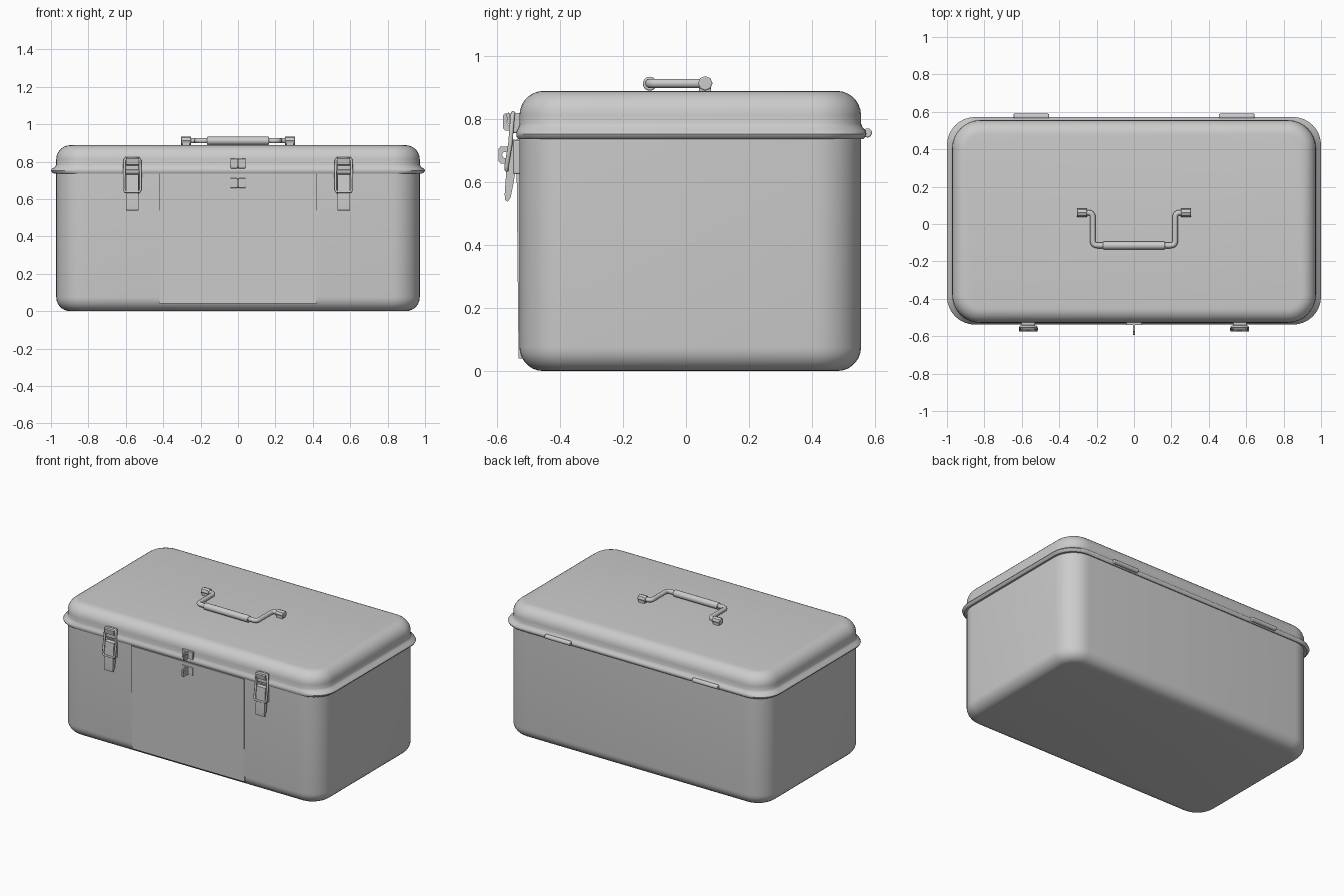
import bpy, bmesh, math
from mathutils import Vector

if "Cube" in bpy.data.objects:
    bpy.data.objects.remove(bpy.data.objects["Cube"])


def smooth(o, angle=35):
    bpy.ops.object.select_all(action='DESELECT')
    o.select_set(True)
    bpy.context.view_layer.objects.active = o
    bpy.ops.object.shade_smooth_by_angle(angle=math.radians(angle))


def loft(name, rings, seg=8):
    # stacked rounded rectangles: (half width, front y, back y, corner radius, z)
    bm = bmesh.new()
    loops = []
    for hx, y0, y1, r, z in rings:
        loop = []
        for k, (cx, cy) in enumerate([(hx - r, y1 - r), (r - hx, y1 - r), (r - hx, y0 + r), (hx - r, y0 + r)]):
            for i in range(seg + 1):
                a = math.pi / 2 * (k + i / seg)
                loop.append(bm.verts.new((cx + r * math.cos(a), cy + r * math.sin(a), z)))
        loops.append(loop)
    n = len(loops[0])
    for a, b in zip(loops, loops[1:]):
        for i in range(n):
            j = (i + 1) % n
            bm.faces.new((a[i], a[j], b[j], b[i]))
    bm.faces.new(loops[0][::-1])
    bm.faces.new(loops[-1])
    me = bpy.data.meshes.new(name)
    bm.to_mesh(me)
    bm.free()
    o = bpy.data.objects.new(name, me)
    bpy.context.collection.objects.link(o)
    smooth(o)
    return o


def curve_object(name, loops, dims, **settings):
    cu = bpy.data.curves.new(name, 'CURVE')
    cu.dimensions = dims
    for pts, cyclic in loops:
        s = cu.splines.new('POLY')
        s.points.add(len(pts) - 1)
        for p, c in zip(s.points, pts):
            p.co = (*c, 1) if len(c) == 3 else (*c, 0, 1)
        s.use_cyclic_u = cyclic
    for key, val in settings.items():
        setattr(cu, key, val)
    o = bpy.data.objects.new(name, cu)
    bpy.context.collection.objects.link(o)
    return o


def finish(o, angle=35):
    bpy.ops.object.select_all(action='DESELECT')
    o.select_set(True)
    bpy.context.view_layer.objects.active = o
    bpy.ops.object.convert(target='MESH')
    smooth(bpy.context.object, angle)


def tube(name, pts, r, cyclic=False):
    finish(curve_object(name, [(pts, cyclic)], '3D', bevel_depth=r, bevel_resolution=3, use_fill_caps=True), 50)


def side_profile(name, loops, x, width):
    # y-z outline (with optional holes) extruded along x
    o = curve_object(name, [(l, True) for l in loops], '2D', fill_mode='BOTH', extrude=width / 2)
    o.rotation_euler = (math.pi / 2, 0, math.pi / 2)
    o.location.x = x
    finish(o)


def box(name, x, y, z, bevel=0.004):
    bpy.ops.mesh.primitive_cube_add(size=1, location=[(a + b) / 2 for a, b in (x, y, z)])
    o = bpy.context.object
    o.name = name
    o.scale = [b - a for a, b in (x, y, z)]
    bpy.ops.object.transform_apply(location=False, rotation=False, scale=True)
    m = o.modifiers.new('Bevel', 'BEVEL')
    m.width, m.segments = bevel, 2
    smooth(o)


def rod(name, x0, x1, y, z, r, sides=20):
    bpy.ops.mesh.primitive_cylinder_add(vertices=sides, radius=r, depth=x1 - x0,
                                        location=((x0 + x1) / 2, y, z), rotation=(0, math.pi / 2, 0))
    o = bpy.context.object
    o.name = name
    m = o.modifiers.new('Bevel', 'BEVEL')
    m.width, m.segments, m.limit_method = 0.004, 2, 'ANGLE'
    m.angle_limit = math.radians(50)
    smooth(o)


def round_path(pts, r, n=6):
    # replaces the inner corners of a path with curved bends
    pts = [Vector(p) for p in pts]
    out = [pts[0]]
    for a, b, c in zip(pts, pts[1:], pts[2:]):
        p, q = b + (a - b).normalized() * r, b + (c - b).normalized() * r
        out += [p.lerp(b, i / n).lerp(b.lerp(q, i / n), i / n) for i in range(n + 1)]
    return out + [pts[-1]]


def rounded_edge(hx, y0, y1, corner, z, radius, up):
    # quarter-round from the side wall to the flat face
    rings = []
    for i in range(8):
        a = math.pi / 2 * i / 7
        d = radius * (1 - math.cos(a))
        rings.append((hx - d, y0 + d, y1 - d, corner - d, z + up * radius * math.sin(a)))
    return rings


# body with rounded floor edge
loft('box_body', rounded_edge(0.972, -0.528, 0.555, 0.15, 0.075, 0.075, -1)[::-1]
     + [(0.972, -0.528, 0.555, 0.15, 0.743)])

# lid with flared rolled rim
loft('lid', [(0.965, -0.525, 0.552, 0.14, 0.738), (0.985, -0.533, 0.563, 0.145, 0.736),
             (0.996, -0.537, 0.57, 0.15, 0.743), (1.0, -0.538, 0.572, 0.15, 0.752),
             (0.994, -0.537, 0.57, 0.15, 0.762), (0.978, -0.531, 0.56, 0.15, 0.772)]
     + [(0.972, -0.528, 0.555, 0.15, 0.785)]
     + rounded_edge(0.972, -0.528, 0.555, 0.15, 0.811, 0.077, 1))

# slightly raised front panel
side_profile('front_panel', [[(-0.52, 0.04), (-0.531, 0.04), (-0.538, 0.735), (-0.52, 0.735)]], 0, 0.84)

# carrying handle
path = [(-0.27, 0.06, 0.912), (-0.22, 0.06, 0.912), (-0.22, -0.115, 0.912),
        (0.22, -0.115, 0.912), (0.22, 0.06, 0.912), (0.27, 0.06, 0.912)]
tube('handle_rod', round_path(path, 0.025), 0.015)
rod('handle_grip', -0.165, 0.165, -0.115, 0.911, 0.022)

for side, s in (('left', -1), ('right', 1)):
    # handle mounts
    x = 0.278 * s
    rod(side + '_handle_socket', x - 0.028, x + 0.028, 0.061, 0.912, 0.023, 8)
    box(side + '_handle_mount', (x - 0.022, x + 0.022), (0.042, 0.08), (0.88, 0.912))

    # rear hinges
    x = 0.55 * s
    rod(side + '_hinge', x - 0.095, x + 0.095, 0.575, 0.755, 0.0145)

    # draw latches
    x = 0.565 * s
    box(side + '_latch_catch', (x - 0.036, x + 0.036), (-0.552, -0.52), (0.755, 0.818))
    side_profile(side + '_latch_hook', [[(-0.545, 0.775), (-0.565, 0.785), (-0.57, 0.815), (-0.562, 0.82),
                                         (-0.555, 0.797), (-0.545, 0.795)]], x, 0.07)
    box(side + '_latch_base', (x - 0.035, x + 0.035), (-0.548, -0.52), (0.625, 0.73))
    side_profile(side + '_latch_lever', [[(-0.54, 0.735), (-0.562, 0.73), (-0.568, 0.66), (-0.575, 0.56),
                                          (-0.573, 0.541), (-0.565, 0.537), (-0.556, 0.55),
                                          (-0.546, 0.6), (-0.54, 0.64)]], x, 0.066)
    side = side + '_latch_loop'
    tube(side, [(x - 0.034, -0.548, 0.818), (x + 0.034, -0.548, 0.818), (x + 0.041, -0.55, 0.808),
                (x + 0.044, -0.557, 0.72), (x + 0.044, -0.569, 0.65), (x + 0.038, -0.569, 0.638),
                (x - 0.038, -0.569, 0.638), (x - 0.044, -0.569, 0.65), (x - 0.044, -0.557, 0.72),
                (x - 0.041, -0.55, 0.808)], 0.007, True)

# padlock eyes in the centre
for name, tip, z in (('upper_padlock', -0.58, 0.79), ('lower_padlock', -0.594, 0.685)):
    box(name + '_plate', (-0.041, 0.041), (-0.541, -0.52), (z - 0.026, z + 0.026), 0.003)
    hole = [(tip + 0.021 + 0.01 * math.cos(i * math.pi / 8), z + 0.01 * math.sin(i * math.pi / 8))
            for i in range(16)]
    side_profile(name + '_eye', [[(-0.53, z - 0.027), (tip + 0.006, z - 0.027), (tip, z - 0.02),
                                  (tip, z + 0.02), (tip + 0.006, z + 0.027), (-0.53, z + 0.027)], hole], 0, 0.01)
